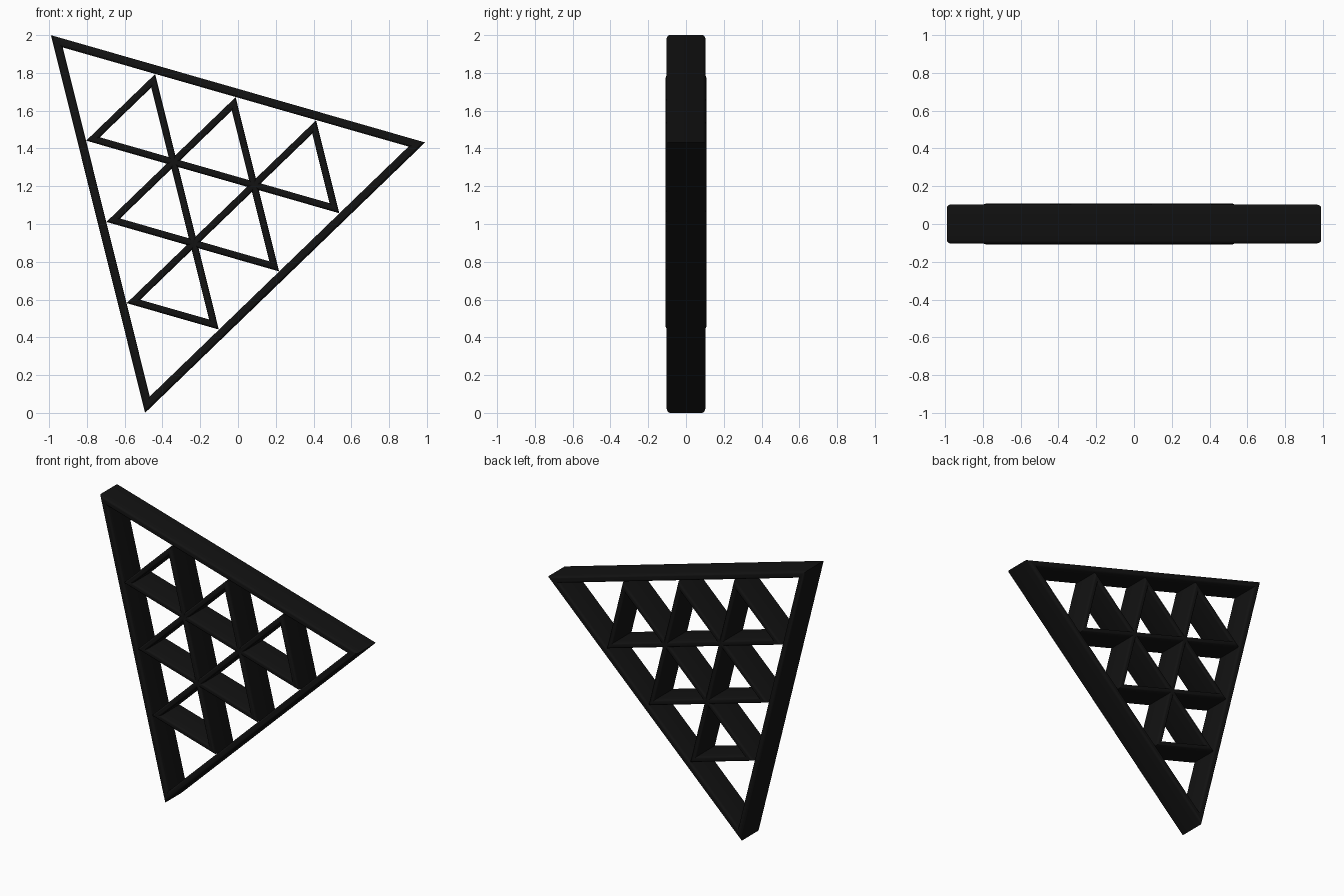
import bpy, bmesh
from math import cos, sin, radians, pi

if "Cube" in bpy.data.objects:
    bpy.data.objects.remove(bpy.data.objects["Cube"])

CX, CZ = -0.164, 1.144      # shared centre of the emblem
TILT = 14                   # rotation of the big triangle in degrees

mat = bpy.data.materials.new("black")
mat.diffuse_color = (0.006, 0.006, 0.006, 1)
mat.use_nodes = True
mat.node_tree.nodes["Principled BSDF"].inputs["Base Color"].default_value = mat.diffuse_color


def rounded_profile(width, depth, r, steps=5):
    """Rounded rectangle: (offset across the bar, y)."""
    pts = []
    for sx, sy, start in ((1, 1, 0), (-1, 1, 90), (-1, -1, 180), (1, -1, 270)):
        for i in range(steps + 1):
            a = radians(start) + i / steps * pi / 2
            pts.append((sx * (width / 2 - r) + r * cos(a),
                        sy * (depth / 2 - r) + r * sin(a)))
    return pts


def triangle_frame(name, x, z, radius, angle, width, depth, r):
    """Sweep a rounded bar around a triangle with mitred corners.
    radius is measured to the corners of the bar centre line."""
    bm = bmesh.new()
    prof = rounded_profile(width, depth, r)
    rings = []
    for k in range(3):
        a = radians(angle + 120 * k)
        rings.append([bm.verts.new((x + (radius + 2 * d) * cos(a), y,
                                    z + (radius + 2 * d) * sin(a))) for d, y in prof])
    n = len(prof)
    for k in range(3):
        p, q = rings[k], rings[(k + 1) % 3]
        for i in range(n):
            j = (i + 1) % n
            bm.faces.new((p[i], p[j], q[j], q[i]))
    bmesh.ops.recalc_face_normals(bm, faces=bm.faces)
    me = bpy.data.meshes.new(name)
    bm.to_mesh(me)
    bm.free()
    me.materials.append(mat)
    ob = bpy.data.objects.new(name, me)
    bpy.context.collection.objects.link(ob)
    bpy.ops.object.select_all(action='DESELECT')
    ob.select_set(True)
    bpy.context.view_layer.objects.active = ob
    bpy.ops.object.shade_smooth_by_angle(angle=radians(30))


# Outer triangle
W = 0.045
triangle_frame("outer_frame", CX, CZ, 1.19 - W, TILT, W, 0.208, 0.018)

# Six inverted triangles sharing corners: three near the tips, three between
R = 0.256
for k in range(3):
    for label, dist, ang in (("tip", 2 * R, TILT + 120 * k),
                             ("middle", R, TILT + 60 + 120 * k)):
        a = radians(ang)
        triangle_frame(f"{label}_triangle_{k + 1}", CX + dist * cos(a), CZ + dist * sin(a),
                       R, TILT + 60, 0.037, 0.218, 0.016)
